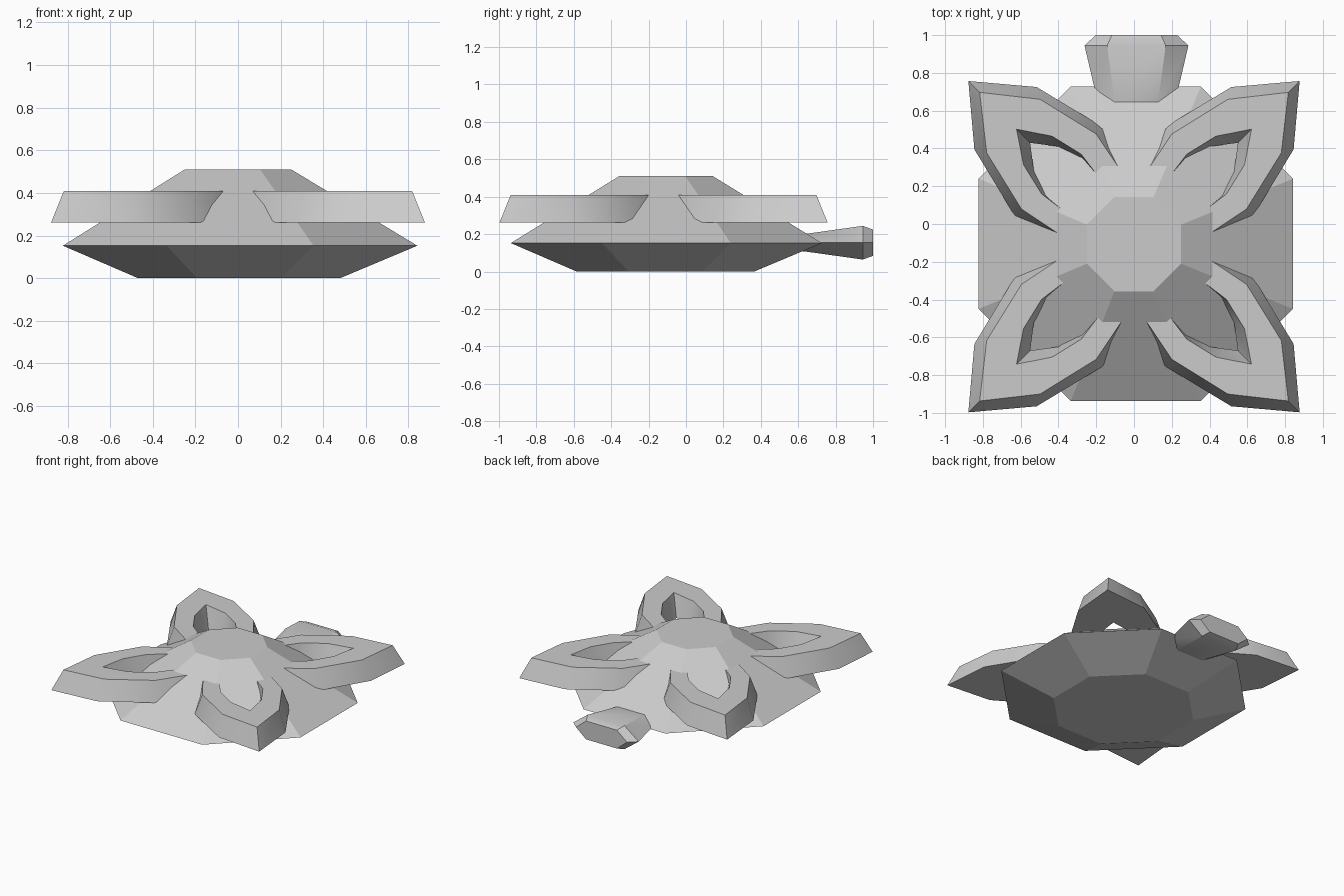
import bpy, bmesh, math

if "Cube" in bpy.data.objects:
    bpy.data.objects.remove(bpy.data.objects["Cube"])


def make_object(name, verts, faces, smooth_angle=None):
    mesh = bpy.data.meshes.new(name)
    mesh.from_pydata(verts, [], faces)
    bm = bmesh.new()
    bm.from_mesh(mesh)
    bmesh.ops.recalc_face_normals(bm, faces=bm.faces[:])
    bm.to_mesh(mesh)
    bm.free()
    obj = bpy.data.objects.new(name, mesh)
    bpy.context.collection.objects.link(obj)
    if smooth_angle:
        bpy.ops.object.select_all(action='DESELECT')
        obj.select_set(True)
        bpy.context.view_layer.objects.active = obj
        bpy.ops.object.shade_smooth_by_angle(angle=math.radians(smooth_angle))
    return obj


def loft(name, rings, smooth_angle=None):
    """Skin a stack of equal-length rings and cap both ends."""
    n = len(rings[0])
    verts = [p for ring in rings for p in ring]
    faces = [(r * n + i, r * n + (i + 1) % n, (r + 1) * n + (i + 1) % n, (r + 1) * n + i)
             for r in range(len(rings) - 1) for i in range(n)]
    faces += [tuple(range(n)), tuple(range(len(verts) - n, len(verts)))]
    return make_object(name, verts, faces, smooth_angle)


# Octagonal faceted body: apothem, centre x, centre y, height
def octagon(apothem, cx, cy, z):
    r = apothem / math.cos(math.pi / 8)
    angles = [math.pi / 8 + k * math.pi / 4 for k in range(8)]
    return [(cx + r * math.cos(a), cy + r * math.sin(a), z) for a in angles]


loft("faceted_body", [octagon(0.475, 0.005, -0.11, 0.0),
                      octagon(0.832, 0.01, -0.105, 0.152),
                      octagon(0.25, 0.0, -0.107, 0.51)])

# Petals: half outlines from the buried end to the tip, mirrored on the diagonal
PETAL_Y, Z_LOW, Z_HIGH = -0.12, 0.262, 0.41
outer_low = [(0.03, 0.40), (0.16, 0.63), (0.515, 0.845), (0.877, 0.877)]
outer_high = [(0.035, 0.35), (0.20, 0.596), (0.497, 0.78), (0.817, 0.817)]
hole_low = [(0.17, 0.33), (0.26, 0.44), (0.40, 0.53), (0.55, 0.55)]
hole_high = [(0.15, 0.32), (0.28, 0.49), (0.434, 0.585), (0.622, 0.622)]


def petal(name, sx, sy):
    lines = [(outer_low, Z_LOW), (outer_high, Z_HIGH), (hole_high, Z_HIGH), (hole_low, Z_LOW)]
    rings = []
    for half, z in lines:
        full = half + [(y, x) for x, y in reversed(half[:-1])]
        rings.append([(sx * x, PETAL_Y + sy * y, z) for x, y in full])
    # sections run along the petal frame, four points each
    loft(name, [list(section) for section in zip(*rings)], 32)


for sx, side in ((-1, "left"), (1, "right")):
    for sy, end in ((-1, "front"), (1, "back")):
        petal(f"petal_{end}_{side}", sx, sy)


# Flared back tab: y, half width, flat half width, half height
def tab_ring(y, w, flat, h):
    cx, cz = 0.013, 0.154
    return [(cx + x, y, cz + z) for x, z in
            ((-w, 0), (-flat, h), (flat, h), (w, 0), (flat, -h), (-flat, -h))]


loft("back_tab", [tab_ring(0.50, 0.17, 0.09, 0.03),
                  tab_ring(0.645, 0.205, 0.115, 0.048),
                  tab_ring(0.945, 0.275, 0.155, 0.09),
                  tab_ring(1.0, 0.215, 0.13, 0.07)], 30)
